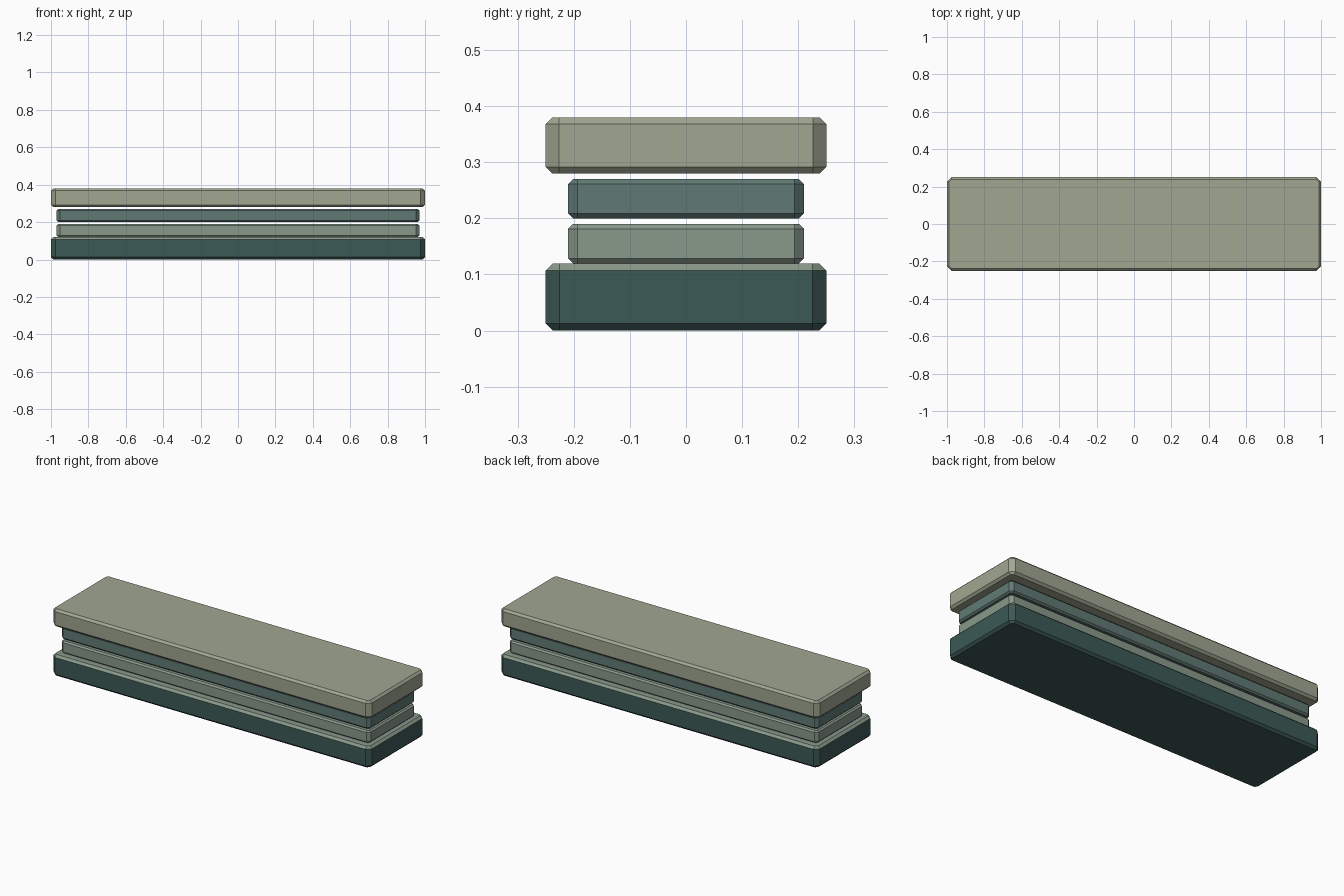
import bpy, bmesh

if "Cube" in bpy.data.objects:
    bpy.data.objects.remove(bpy.data.objects["Cube"])


def material(name, rgb):
    m = bpy.data.materials.new(name)
    m.diffuse_color = (*rgb, 1)
    m.use_nodes = True
    m.node_tree.nodes["Principled BSDF"].inputs["Base Color"].default_value = m.diffuse_color
    return m


dark = material("dark_teal", (0.045, 0.10, 0.092))
teal = material("mid_teal", (0.12, 0.195, 0.175))
sage = material("sage", (0.25, 0.315, 0.255))
stone = material("stone", (0.35, 0.38, 0.285))


def outline(bm, hx, hy, cut, z):
    """Rectangle with cut corners, as a ring of vertices."""
    pts = [(hx, -hy + cut), (hx, hy - cut), (hx - cut, hy), (-hx + cut, hy),
           (-hx, hy - cut), (-hx, -hy + cut), (-hx + cut, -hy), (hx - cut, -hy)]
    return [bm.verts.new((x, y, z)) for x, y in pts]


def slab(name, hx, hy, z0, z1, cut, mats):
    """Chamfered slab; a second material colours the top and its rim."""
    b = cut / 2
    bm = bmesh.new()
    rings = [outline(bm, hx - b, hy - b, cut - b, z0),
             outline(bm, hx, hy, cut, z0 + b),
             outline(bm, hx, hy, cut, z1 - b),
             outline(bm, hx - b, hy - b, cut - b, z1)]
    bm.faces.new(rings[0][::-1])
    for level in range(3):
        low, high = rings[level], rings[level + 1]
        for i in range(8):
            j = (i + 1) % 8
            f = bm.faces.new((low[i], low[j], high[j], high[i]))
            f.material_index = len(mats) - 1 if level == 2 else 0
    bm.faces.new(rings[3]).material_index = len(mats) - 1
    mesh = bpy.data.meshes.new(name)
    bm.to_mesh(mesh)
    bm.free()
    for m in mats:
        mesh.materials.append(m)
    ob = bpy.data.objects.new(name, mesh)
    bpy.context.collection.objects.link(ob)
    return ob


# Base with lighter top, two narrower layers, and overhanging cap
slab("base_slab", 1.0, 0.25, 0.0, 0.12, 0.025, [dark, sage])
slab("lower_layer", 0.97, 0.21, 0.12, 0.19, 0.017, [sage])
slab("upper_layer", 0.97, 0.21, 0.20, 0.27, 0.017, [teal])
slab("top_slab", 1.0, 0.25, 0.28, 0.38, 0.024, [stone])
